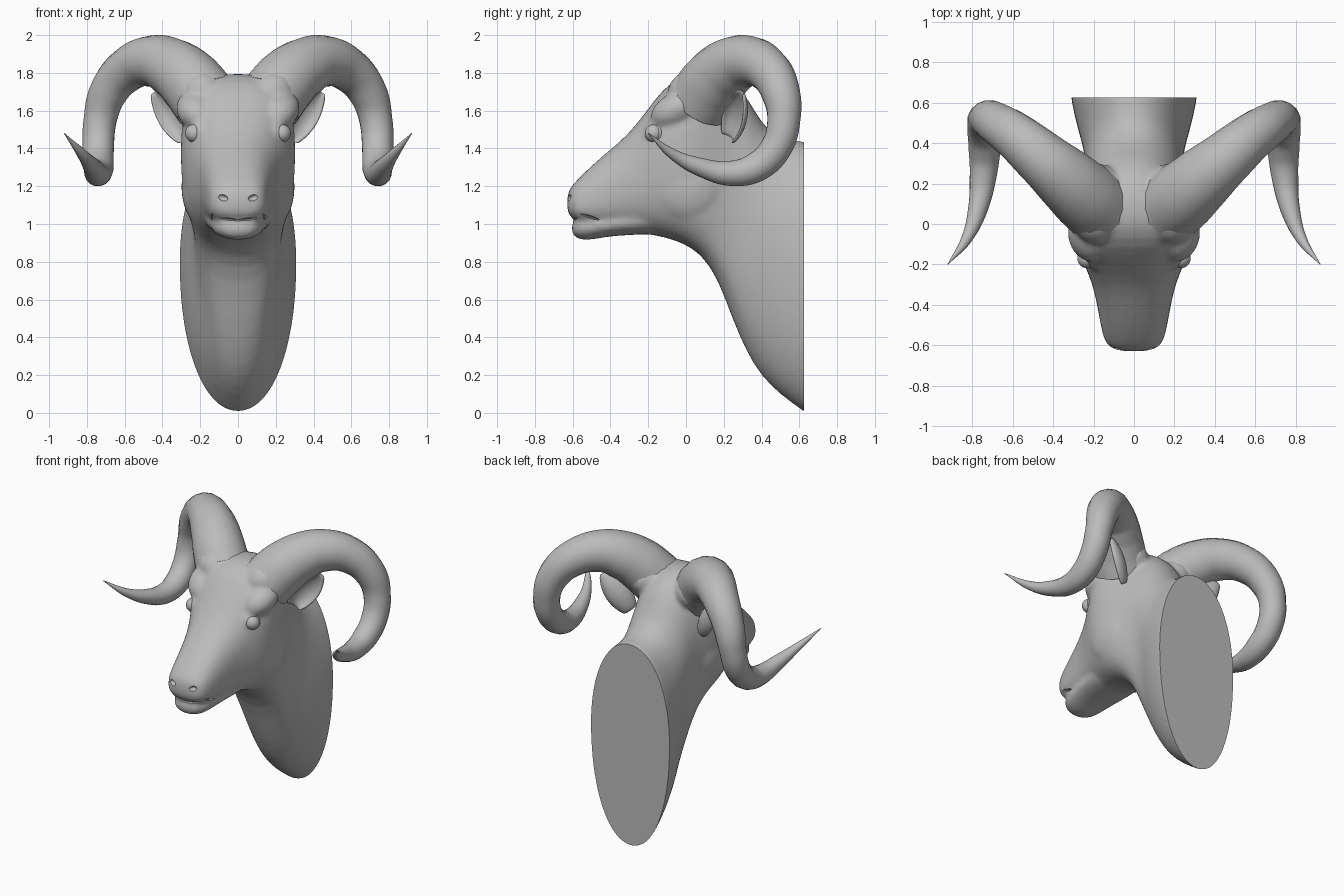
import bpy, bmesh, math
from mathutils import Vector

if "Cube" in bpy.data.objects:
    bpy.data.objects.remove(bpy.data.objects["Cube"])

grey = bpy.data.materials.new("plaster_grey")
grey.use_nodes = True
grey.diffuse_color = (0.5, 0.5, 0.5, 1)
grey.node_tree.nodes["Principled BSDF"].inputs["Base Color"].default_value = (0.5, 0.5, 0.5, 1)


def add(name, bm):
    bmesh.ops.recalc_face_normals(bm, faces=bm.faces)
    me = bpy.data.meshes.new(name)
    bm.to_mesh(me)
    bm.free()
    ob = bpy.data.objects.new(name, me)
    bpy.context.collection.objects.link(ob)
    me.materials.append(grey)
    return ob


def select(*obs):
    bpy.ops.object.select_all(action='DESELECT')
    for ob in obs:
        ob.select_set(True)
    bpy.context.view_layer.objects.active = obs[0]


def apply(ob, kind, **settings):
    select(ob)
    mod = ob.modifiers.new(kind.lower(), kind)
    for key, value in settings.items():
        setattr(mod, key, value)
    bpy.ops.object.modifier_apply(modifier=mod.name)


def smooth(ob, angle=40):
    select(ob)
    bpy.ops.object.shade_smooth_by_angle(angle=math.radians(angle))


def ellipsoid(name, loc, size, rot=(0, 0, 0)):
    bm = bmesh.new()
    bmesh.ops.create_uvsphere(bm, u_segments=24, v_segments=16, radius=1)
    ob = add(name, bm)
    ob.location, ob.scale, ob.rotation_euler = loc, size, rot
    return ob


def loft(name, stations, count=32):
    """Rings across y: (y, top, bottom, half width, height of widest point 0-1, squareness)."""
    bm = bmesh.new()
    rings = []
    for y, top, bot, wide, mid, power in stations:
        zc, ring = bot + (top - bot) * mid, []
        for i in range(count):
            t = math.tau * i / count
            c, s = math.cos(t), math.sin(t)
            x = wide * math.copysign(abs(c) ** power, c)
            z = zc + (top - zc if s > 0 else zc - bot) * math.copysign(abs(s) ** power, s)
            ring.append(bm.verts.new((x, y, z)))
        rings.append(ring)
    for a, b in zip(rings, rings[1:]):
        for i in range(count):
            j = (i + 1) % count
            bm.faces.new((a[i], a[j], b[j], b[i]))
    bm.faces.new(rings[0])
    bm.faces.new(rings[-1])
    ob = add(name, bm)
    apply(ob, 'SUBSURF', levels=1)
    return ob


# Neck, skull and muzzle in one loft
head = loft("head_and_neck", [
    (.72, 1.43, -.07, .322, .55, .95),
    (.63, 1.44, .00, .315, .55, .95),
    (.50, 1.45, .09, .288, .56, .95),
    (.40, 1.53, .19, .258, .58, .95),
    (.33, 1.67, .30, .242, .6, .92),
    (.25, 1.75, .48, .245, .6, .88),
    (.17, 1.79, .71, .265, .55, .82),
    (.08, 1.80, .84, .295, .55, .75),
    (-.02, 1.79, .90, .31, .55, .72),
    (-.12, 1.72, .93, .288, .55, .76),
    (-.20, 1.61, .945, .245, .5, .8),
    (-.30, 1.48, .955, .205, .5, .82),
    (-.40, 1.395, .97, .183, .45, .82),
    (-.50, 1.31, .98, .165, .4, .8),
    (-.58, 1.23, 1.015, .148, .4, .78),
    (-.615, 1.19, 1.04, .115, .4, .8),
    (-.63, 1.15, 1.07, .06, .4, .9)])

# Lower jaw and lip
jaw = loft("lower_jaw", [
    (-.10, 1.10, .94, .20, .6, .9),
    (-.30, 1.06, .945, .165, .6, .9),
    (-.44, 1.05, .93, .15, .6, .9),
    (-.53, 1.035, .91, .13, .6, .9),
    (-.585, 1.025, .925, .095, .6, .9),
    (-.605, 1.0, .95, .05, .6, .9)])

# Brows, cheeks, nostril wings and horn roots blended into the skull
parts = [jaw]
for s in (-1, 1):
    parts += [
        ellipsoid("brow", (s * .22, -.06, 1.6), (.105, .14, .09), (.5, 0, s * -.3)),
        ellipsoid("eye_socket", (s * .195, -.14, 1.475), (.06, .085, .085)),
        ellipsoid("cheek", (s * .2, .02, 1.2), (.1, .2, .2)),
        ellipsoid("nostril_wing", (s * .08, -.57, 1.15), (.05, .045, .05)),
        ellipsoid("horn_root", (s * .18, .1, 1.69), (.16, .2, .14), (0, s * -.5, 0))]
select(head, *parts)
bpy.ops.object.join()
apply(head, 'REMESH', mode='VOXEL', voxel_size=.014)
apply(head, 'SMOOTH', factor=.5, iterations=8)

# Hollow nostrils and mouth crease
for s in (-1, 1):
    for loc, size, rot in (
            ((s * .082, -.63, 1.14), (.03, .03, .018), (0, s * -.35, 0)),
            ((s * .15, -.53, 1.045), (.025, .08, .007), (-.3, 0, s * .25)),
            ((s * .05, -.61, 1.025), (.1, .03, .007), (0, s * -.1, s * .2))):
        cutter = ellipsoid("cutter", loc, size, rot)
        cutter.hide_render = True
        apply(head, 'BOOLEAN', operation='DIFFERENCE', object=cutter, solver='EXACT')
        bpy.data.objects.remove(cutter)

# Flat back for the wall
bm = bmesh.new()
bm.from_mesh(head.data)
cut = bmesh.ops.bisect_plane(bm, geom=bm.verts[:] + bm.edges[:] + bm.faces[:],
                             plane_co=(0, .625, 0), plane_no=(0, 1, 0), clear_outer=True)
bmesh.ops.holes_fill(bm, edges=[e for e in cut["geom_cut"] if isinstance(e, bmesh.types.BMEdge)])
bm.to_mesh(head.data)
bm.free()
smooth(head, 50)

# Curled horns: x, y, z, radius
horn_path = [
    (.17, .08, 1.65, .18), (.25, .145, 1.75, .173), (.34, .225, 1.825, .158),
    (.45, .32, 1.862, .137), (.58, .43, 1.82, .118), (.685, .5, 1.70, .103),
    (.73, .518, 1.55, .088), (.74, .475, 1.40, .084), (.738, .37, 1.30, .08),
    (.745, .24, 1.268, .068), (.77, .08, 1.30, .05), (.825, -.07, 1.37, .028),
    (.92, -.2, 1.48, .002)]


def horn(name, s):
    cu = bpy.data.curves.new(name, 'CURVE')
    cu.dimensions = '3D'
    cu.bevel_depth, cu.bevel_resolution, cu.resolution_u = 1, 6, 6
    cu.use_fill_caps = True
    sp = cu.splines.new('BEZIER')
    sp.bezier_points.add(len(horn_path) - 1)
    for p, (x, y, z, r) in zip(sp.bezier_points, horn_path):
        p.co, p.radius = (s * x, y, z), r
        p.handle_left_type = p.handle_right_type = 'AUTO'
    cu.materials.append(grey)
    ob = bpy.data.objects.new(name, cu)
    bpy.context.collection.objects.link(ob)
    select(ob)
    bpy.ops.object.convert(target='MESH')
    smooth(bpy.context.object, 60)


def ear(name, s):
    """Cupped leaf that opens forward and outward."""
    base, tip = Vector((.285, .215, 1.45)), Vector((.45, .29, 1.70))
    axis = (tip - base).normalized()
    face = Vector((.72, -.7, 0))
    face = (face - axis * face.dot(axis)).normalized()
    side = axis.cross(face)
    rows, cols = 8, 9
    bm = bmesh.new()
    grid = []
    for i in range(rows):
        u = i / (rows - 1)
        w = .01 + .07 * math.sin(math.pi * (.12 + .86 * u)) ** .75
        row = []
        for j in range(cols):
            a = math.radians(-95 + 190 * j / (cols - 1))
            p = base.lerp(tip, u) + side * w * math.sin(a) - face * w * .7 * math.cos(a)
            row.append(bm.verts.new((s * p.x, p.y, p.z)))
        grid.append(row)
    for a, b in zip(grid, grid[1:]):
        for j in range(cols - 1):
            bm.faces.new((a[j], a[j + 1], b[j + 1], b[j]))
    ob = add(name, bm)
    apply(ob, 'SOLIDIFY', thickness=.018, offset=0)
    apply(ob, 'SUBSURF', levels=1)
    smooth(ob, 60)


def eye(name, s):
    ball = ellipsoid(name + "_ball", (s * .232, -.17, 1.48), (.048, .048, .048))
    smooth(ball)
    # Lid rim around the ball
    bpy.ops.mesh.primitive_torus_add(major_radius=.047, minor_radius=.009,
                                     major_segments=28, minor_segments=10)
    lid = bpy.context.object
    lid.name = name + "_lid"
    lid.location = (s * .23, -.17, 1.48)
    lid.rotation_euler = Vector((s * .7, -.7, 0)).to_track_quat('Z', 'Y').to_euler()
    lid.data.materials.append(grey)
    smooth(lid)


for label, s in (("left", 1), ("right", -1)):
    horn(label + "_horn", s)
    ear(label + "_ear", s)
    eye(label + "_eye", s)
